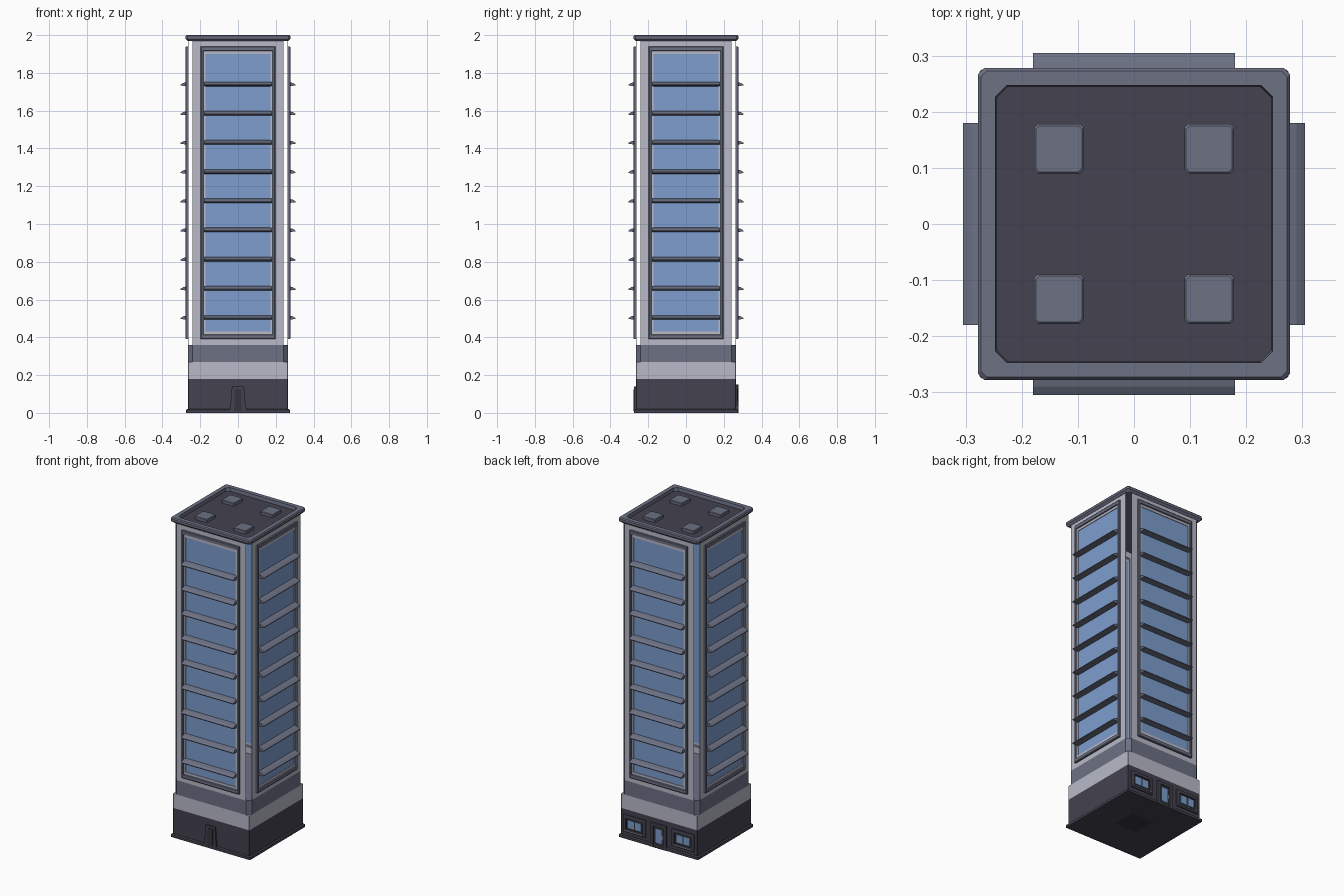
import bpy, bmesh, math
from mathutils import Matrix, Vector

if "Cube" in bpy.data.objects:
    bpy.data.objects.remove(bpy.data.objects["Cube"])


def material(name, rgb):
    m = bpy.data.materials.new(name)
    m.diffuse_color = (*rgb, 1)
    m.use_nodes = True
    m.node_tree.nodes["Principled BSDF"].inputs["Base Color"].default_value = m.diffuse_color
    return m


DARK = material("dark slate", (0.058, 0.055, 0.078))
MID = material("mid grey", (0.150, 0.165, 0.230))
LIGHT = material("pale grey", (0.48, 0.49, 0.58))
GLASS = material("blue glass", (0.205, 0.34, 0.62))
FRAME = material("charcoal", (0.035, 0.036, 0.048))


def loft(name, rings, mat, cap=True, closed=False, turn=0.0):
    """Join equal-length rings of points into a skin, then turn it about z."""
    bm = bmesh.new()
    vs = [[bm.verts.new(p) for p in r] for r in rings]
    n = len(vs[0])
    pairs = list(zip(vs, vs[1:])) + ([(vs[-1], vs[0])] if closed else [])
    for a, b in pairs:
        for i in range(n):
            j = (i + 1) % n
            bm.faces.new((a[i], a[j], b[j], b[i]))
    if cap and not closed:
        bm.faces.new(vs[0][::-1])
        bm.faces.new(vs[-1])
    bmesh.ops.recalc_face_normals(bm, faces=bm.faces)
    bm.transform(Matrix.Rotation(turn, 4, 'Z'))
    me = bpy.data.meshes.new(name)
    bm.to_mesh(me)
    bm.free()
    me.materials.append(mat)
    ob = bpy.data.objects.new(name, me)
    bpy.context.collection.objects.link(ob)
    return ob


def octagon(z, h, c, cx=0.0, cy=0.0):
    k = h - c
    pts = [(h, -k), (h, k), (k, h), (-k, h), (-h, k), (-h, -k), (-k, -h), (k, -h)]
    return [(cx + x, cy + y, z) for x, y in pts]


def prism(name, levels, mat, cx=0.0, cy=0.0):
    return loft(name, [octagon(*l, cx, cy) for l in levels], mat)


def rect(hw, z0, z1, out, cx=0.0, top=None):
    """Upright rectangle facing the front, 'out' away from the centre."""
    t = hw if top is None else top
    return [(cx - hw, -out, z0), (cx + hw, -out, z0), (cx + t, -out, z1), (cx - t, -out, z1)]


def plate(name, hw, z0, z1, inner, outer, mat, cx=0.0, top=None, turn=0.0):
    return loft(name, [rect(hw, z0, z1, inner, cx, top), rect(hw, z0, z1, outer, cx, top)], mat, turn=turn)


# Base: plinth with a recessed hatch underneath, dark storey, pale and grey bands
plinth = prism("plinth", [(0, .275, .003), (.015, .275, .003), (.02, .268, .003)], DARK)
bm = bmesh.new()
bm.from_mesh(plinth.data)
bottom = min(bm.faces, key=lambda f: f.calc_center_median().z)
bmesh.ops.inset_region(bm, faces=[bottom], thickness=.215)
bmesh.ops.translate(bm, verts=bottom.verts, vec=(0, 0, .012))
bottom.material_index = 1
bm.to_mesh(plinth.data)
bm.free()
plinth.data.materials.append(FRAME)
prism("ground_storey", [(.015, .265, .002), (.18, .265, .002)], DARK)
prism("pale_band", [(.18, .265, .002), (.27, .265, .002)], LIGHT)
prism("grey_band", [(.27, .265, .025), (.36, .265, .025)], MID)

# Four tower facades, hollow inside with open slits at the corners
fin_profile = [(.266, -.012), (.304, -.008), (.305, -.003), (.290, .006), (.266, .012)]
for s in range(4):
    a = s * math.pi / 2
    side = ("front", "right", "back", "left")[s]
    loft(side + "_wall", [rect(.24, .36, 1.975, .262), rect(.24, .36, 1.975, .265),
                          rect(.19, .40, 1.93, .265), rect(.19, .40, 1.93, .262)],
         LIGHT, closed=True, turn=a)
    loft(side + "_frame", [rect(.198, .39, 1.94, .264), rect(.198, .39, 1.94, .274),
                           rect(.194, .394, 1.936, .277), rect(.186, .412, 1.918, .277),
                           rect(.182, .416, 1.914, .266)], MID, closed=True, turn=a)
    loft(side + "_glazing_trim", [rect(.183, .415, 1.915, .264), rect(.183, .415, 1.915, .271),
                                  rect(.173, .43, 1.90, .271), rect(.173, .43, 1.90, .264)],
         LIGHT, closed=True, turn=a)
    plate(side + "_glass", .175, .425, 1.905, .263, .267, GLASS, turn=a)
    for i in range(9):
        z = .505 + .1545 * i
        loft(f"{side}_sunshade_{i + 1}",
             [[(x, -o, z + dz) for o, dz in fin_profile] for x in (-.18, .18)], MID, turn=a)

# Roof: cornice with parapet, sunken deck and four vents
prism("cornice", [(1.968, .266, .012), (1.98, .278, .011), (1.994, .278, .011), (2.0, .273, .011),
                  (2.0, .247, .02), (1.976, .245, .02)], MID)
prism("roof_deck", [(1.974, .245, .02), (1.978, .245, .02)], DARK)
for sx in (-1, 1):
    for sy in (-1, 1):
        prism("roof_vent", [(1.977, .044, .006), (1.994, .044, .006), (1.997, .041, .006)],
              MID, .134 * sx, .134 * sy)
        tri = [(.268, .268), (.250, .268), (.268, .250)]
        loft("cornice_corner_inlay",
             [[(sx * x, sy * y, z) for x, y in tri] for z in (1.995, 2.0)], LIGHT)

# Front service door: tapered surround and a dark leaf
plate("front_door_surround", .043, 0, .14, .262, .275, DARK, top=.032)
plate("front_door_leaf", .020, .01, .125, .274, .278, FRAME, top=.018)

# Back entrance: framed glass door with a handle
B = math.pi
loft("entrance_surround", [rect(.055, 0, .15, .262), rect(.055, 0, .15, .277),
                           rect(.034, .004, .132, .277), rect(.034, .004, .132, .262)],
     DARK, closed=True, turn=B)
plate("entrance_leaf", .034, .004, .132, .263, .269, FRAME, turn=B)
plate("entrance_glass", .020, .03, .118, .268, .271, GLASS, turn=B)
plate("entrance_handle", .003, .055, .085, .268, .276, LIGHT, cx=.026, turn=B)

# Back windows: raised frame, two panes and a sill
for cx in (-.168, .168):
    loft("window_surround", [rect(.078, .04, .148, .262, cx), rect(.078, .04, .148, .272, cx),
                             rect(.058, .06, .128, .274, cx), rect(.058, .06, .128, .264, cx)],
         DARK, closed=True, turn=B)
    plate("window_back", .060, .058, .130, .263, .267, FRAME, cx=cx, turn=B)
    plate("window_sill", .066, .05, .058, .264, .278, MID, cx=cx, turn=B)
    for d in (-.025, .025):
        plate("window_pane", .021, .07, .118, .266, .270, GLASS, cx=cx + d, turn=B)
